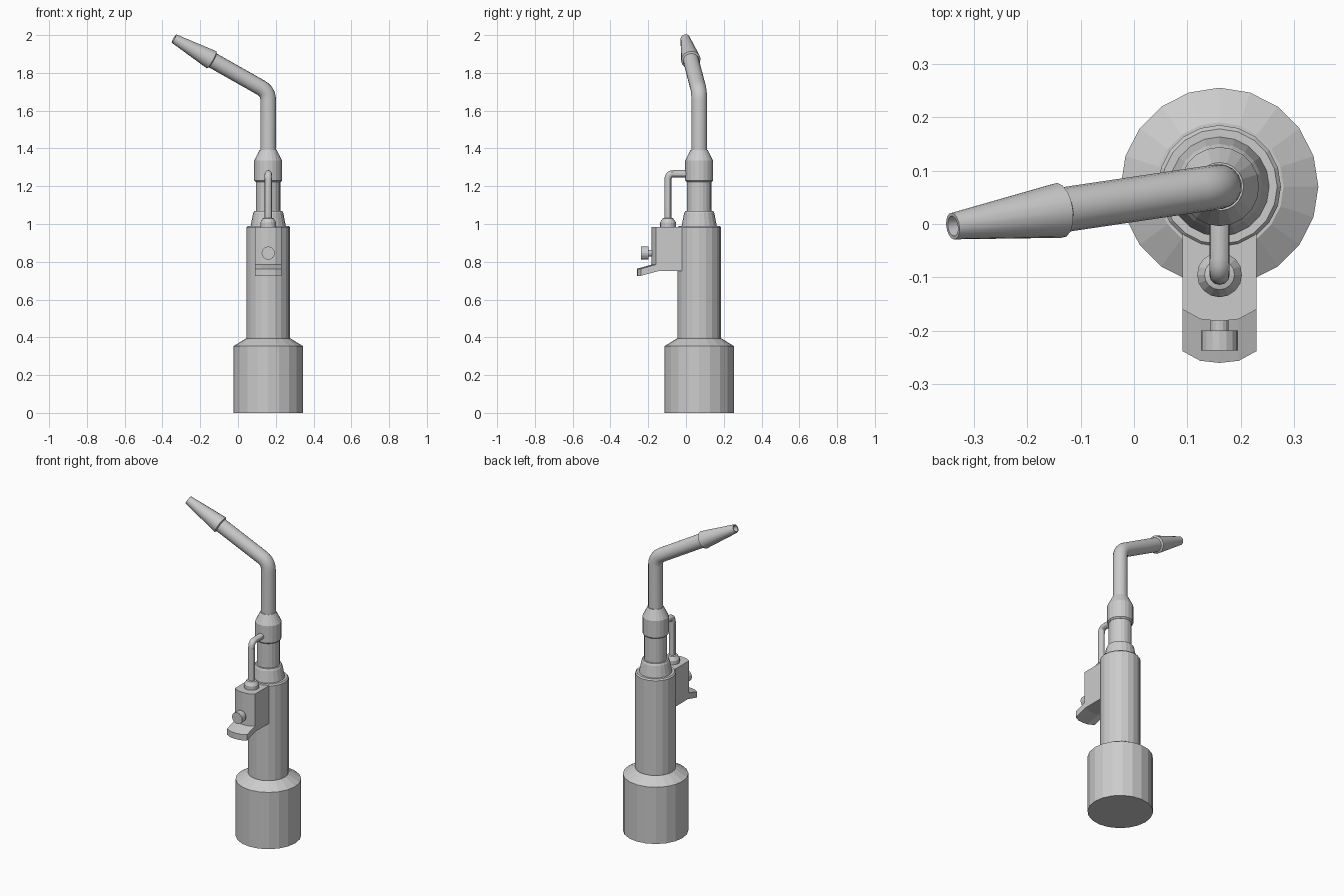
import bpy, bmesh
from math import sin, cos, pi, radians
from mathutils import Vector, Matrix

if "Cube" in bpy.data.objects:
    bpy.data.objects.remove(bpy.data.objects["Cube"])

CX, CY = 0.16, 0.07   # main axis of the torch


def finish(name, bm, smooth=False):
    bmesh.ops.recalc_face_normals(bm, faces=bm.faces)
    me = bpy.data.meshes.new(name)
    bm.to_mesh(me)
    bm.free()
    ob = bpy.data.objects.new(name, me)
    bpy.context.collection.objects.link(ob)
    if smooth:
        bpy.ops.object.select_all(action='DESELECT')
        ob.select_set(True)
        bpy.context.view_layer.objects.active = ob
        bpy.ops.object.shade_smooth_by_angle(angle=radians(30))
    return ob


def bridge(bm, rings):
    for a, b in zip(rings, rings[1:]):
        n = len(a)
        for i in range(n):
            j = (i + 1) % n
            bm.faces.new((a[i], a[j], b[j], b[i]))
    bm.faces.new(rings[0])
    bm.faces.new(rings[-1])


def turned(name, profile, origin, axis=(0, 0, 1), sides=20, smooth=False):
    """Lathe (radius, height) pairs along an axis, capped at both ends."""
    bm = bmesh.new()
    m = Matrix.Translation(origin) @ Vector((0, 0, 1)).rotation_difference(Vector(axis)).to_matrix().to_4x4()
    rings = [[bm.verts.new(m @ Vector((r * cos(2 * pi * i / sides), r * sin(2 * pi * i / sides), h)))
              for i in range(sides)] for r, h in profile]
    bridge(bm, rings)
    return finish(name, bm, smooth)


def bent_tube(name, start, corner, end, radius, fillet, sides, steps=5):
    """Round tube with one filleted bend."""
    start, corner, end = Vector(start), Vector(corner), Vector(end)
    d1, d2 = (corner - start).normalized(), (end - corner).normalized()
    a, b = corner - d1 * fillet, corner + d2 * fillet
    path = [(start, d1)]
    for k in range(steps + 1):
        t = k / steps
        p = a * (1 - t) ** 2 + corner * 2 * t * (1 - t) + b * t * t
        path.append((p, ((corner - a) * (1 - t) + (b - corner) * t).normalized()))
    path.append((end, d2))
    bm = bmesh.new()
    side = d1.cross(d2).normalized()
    rings = []
    for p, d in path:
        up = d.cross(side)
        rings.append([bm.verts.new(p + radius * (side * cos(2 * pi * i / sides) + up * sin(2 * pi * i / sides)))
                      for i in range(sides)])
    bridge(bm, rings)
    return finish(name, bm, True)


# Main stacked body
axis0 = (CX, CY, 0)
turned("base_canister", [(0.185, 0), (0.185, 0.353), (0.12, 0.393)], axis0)
turned("handle_body", [(0.115, 0.38), (0.115, 0.982), (0.108, 0.99)], axis0)
turned("collar", [(0.094, 0.985), (0.08, 1.058), (0.074, 1.07)], axis0)
turned("neck", [(0.065, 1.06), (0.065, 1.24)], axis0)
turned("head_fitting", [(0.066, 1.222), (0.074, 1.23), (0.074, 1.335), (0.045, 1.393)], axis0)

# Bent outlet tube and hollow nozzle
elbow = Vector((CX, CY, 1.70))
tip = Vector((-0.339, -0.004, 1.982))
aim = (tip - elbow).normalized()
reach = (tip - elbow).length
noz = elbow + aim * (reach * 0.59)
bent_tube("outlet_tube", (CX, CY, 1.38), elbow, noz + aim * 0.02, 0.042, 0.045, 16)
ln = reach * 0.41
turned("nozzle", [(0.042, 0), (0.052, 0.006), (0.025, ln), (0.019, ln), (0.019, ln - 0.06)],
       noz, aim, 16, True)

# Trigger block with curved front and sloping lip
bm = bmesh.new()
sections = []
for x, dy in ((-0.069, 0.022), (-0.036, 0.004), (0, 0), (0.036, 0.004), (0.069, 0.022)):
    outline = [(0, 0.985), (-0.182 + dy, 0.985), (-0.182 + dy, 0.785), (-0.26 + dy, 0.763),
               (-0.26 + dy, 0.726), (-0.17 + dy, 0.75), (0, 0.75)]
    sections.append([bm.verts.new((CX + x, y, z)) for y, z in outline])
bridge(bm, sections)
finish("trigger_block", bm)

# Control knob on the front of the block
turned("knob", [(0.017, 0), (0.017, 0.022), (0.035, 0.022), (0.035, 0.06)],
       (CX, -0.177, 0.846), (0, -1, 0), 16)

# Side feed pipe and its seat
turned("pipe_seat", [(0.042, 0.98), (0.042, 1.008), (0.028, 1.03), (0.018, 1.033)], (CX, -0.095, 0), sides=16)
bent_tube("feed_pipe", (CX, -0.095, 1.02), (CX, -0.095, 1.266), (CX, 0.02, 1.266), 0.019, 0.03, 12)
